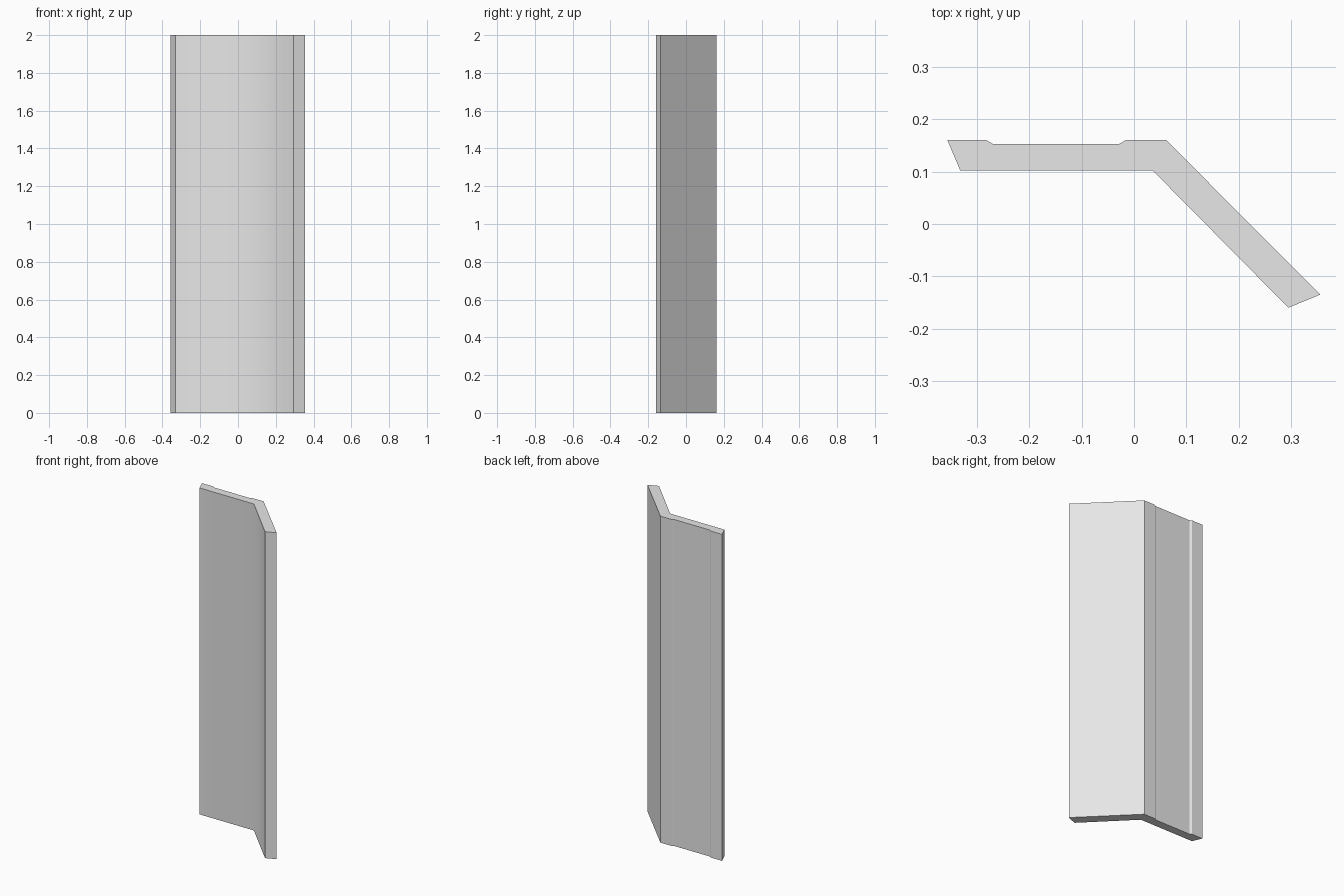
import bpy
import bmesh

cube = bpy.data.objects.get("Cube")
if cube:
    bpy.data.objects.remove(cube, do_unlink=True)

HEIGHT = 2.0
BEND = (0.036, 0.102)  # inner corner of the bend

# Plan outline: grooved flat leg, 45 degree leg, mitred ends
outline = [
    (-0.332, 0.102), BEND, (0.295, -0.16), (0.356, -0.135), (0.061, 0.161),
    (-0.015, 0.161), (-0.028, 0.153), (-0.27, 0.153), (-0.283, 0.161),
    (-0.357, 0.161),
]

# Extrude the outline into an upright angled panel
bm = bmesh.new()
base = bm.faces.new([bm.verts.new((x, y, 0)) for x, y in outline])
result = bmesh.ops.extrude_face_region(bm, geom=[base], use_keep_orig=True)
top = [v for v in result["geom"] if isinstance(v, bmesh.types.BMVert)]
bmesh.ops.translate(bm, verts=top, vec=(0, 0, HEIGHT))
bmesh.ops.recalc_face_normals(bm, faces=bm.faces)

# Soft shading only across the inner bend, crisp edges elsewhere
for face in bm.faces:
    face.smooth = True
for edge in bm.edges:
    edge.smooth = all(abs(v.co.x - BEND[0]) < 0.001 and
                      abs(v.co.y - BEND[1]) < 0.001 for v in edge.verts)

mesh = bpy.data.meshes.new("angled_panel")
bm.to_mesh(mesh)
bm.free()
panel = bpy.data.objects.new("angled_panel", mesh)
bpy.context.collection.objects.link(panel)

# Plain light grey
grey = bpy.data.materials.new("light_grey")
grey.use_nodes = True
colour = (0.8, 0.8, 0.8, 1)
grey.diffuse_color = colour
grey.node_tree.nodes["Principled BSDF"].inputs["Base Color"].default_value = colour
mesh.materials.append(grey)
